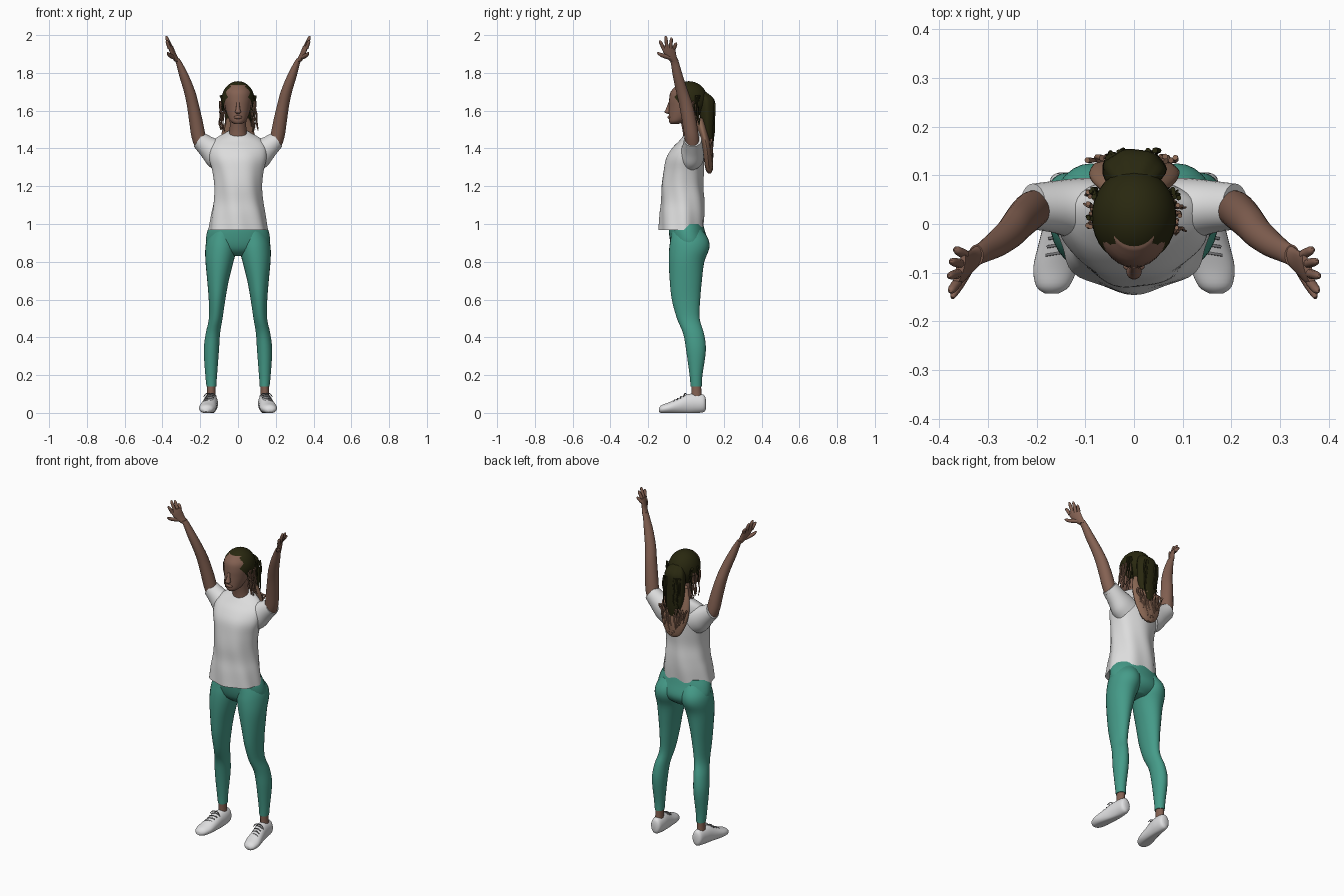
import bpy, bmesh, math, random
from mathutils import Vector

random.seed(4)
if "Cube" in bpy.data.objects:
    bpy.data.objects.remove(bpy.data.objects["Cube"])


def material(name, r, g, b):
    m = bpy.data.materials.new(name)
    m.use_nodes = True
    m.diffuse_color = (r, g, b, 1)
    shader = m.node_tree.nodes["Principled BSDF"]
    shader.inputs["Base Color"].default_value = (r, g, b, 1)
    shader.inputs["Roughness"].default_value = 0.8
    return m


SKIN = material("brown skin", 0.23, 0.12, 0.085)
HAIR = material("dark olive hair", 0.022, 0.021, 0.005)
TIPS = material("light brown hair", 0.26, 0.14, 0.09)
SHIRT = material("white cotton", 0.72, 0.72, 0.72)
PANTS = material("teal leggings", 0.06, 0.33, 0.25)
SHOE = material("white shoe", 0.74, 0.74, 0.75)
LACE = material("grey lace", 0.2, 0.2, 0.21)


def finish(name, bm, mat):
    bmesh.ops.recalc_face_normals(bm, faces=bm.faces)
    for f in bm.faces:
        f.smooth = True
    me = bpy.data.meshes.new(name)
    bm.to_mesh(me)
    bm.free()
    me.materials.append(mat)
    ob = bpy.data.objects.new(name, me)
    bpy.context.scene.collection.objects.link(ob)
    bpy.ops.object.select_all(action="DESELECT")
    ob.select_set(True)
    bpy.context.view_layer.objects.active = ob
    bpy.ops.object.shade_smooth_by_angle(angle=math.radians(50))
    return ob


def spline(a, b, c, d, t):
    return 0.5 * (2 * b + (c - a) * t + (2 * a - 5 * b + 4 * c - d) * t * t
                  + (3 * b - a - 3 * c + d) * t ** 3)


def loft(name, rings, mat, u=(1, 0, 0), v=(0, 1, 0), side=1, wave=0, floor=None, n=28, sub=4):
    """Smooth skin over rings of (x, y, z, radius u, radius v, optional tilt)."""
    rings = [tuple(r) + (0,) * (6 - len(r)) for r in rings]
    ext = [rings[0]] + rings + [rings[-1]]
    rows = [[spline(*p, k / sub) for p in zip(*ext[i:i + 4])]
            for i in range(len(rings) - 1) for k in range(sub)] + [rings[-1]]
    bm = bmesh.new()
    loops = []
    for j, (x, y, z, ru, rv, tilt) in enumerate(rows):
        fold = wave * (1 - j / len(rows)) ** 1.5
        loop = []
        for k in range(n):
            a = 2 * math.pi * k / n
            s = 1 + fold * math.sin(7 * a + j * 0.2)
            p = (Vector((x, y, z)) + Vector(u) * (ru * s * math.cos(a))
                 + (Vector(v) + Vector((0, 0, tilt))) * (rv * s * math.sin(a)))
            if floor is not None:
                p.z = max(p.z, floor)
            p.x *= side
            loop.append(bm.verts.new(p))
        loops.append(loop)
    for a, b in zip(loops, loops[1:]):
        for k in range(n):
            bm.faces.new((a[k], a[k - 1], b[k - 1], b[k]))
    bm.faces.new(loops[0])
    bm.faces.new(loops[-1])
    return finish(name, bm, mat)


def tubes(name, paths, mat, side=1):
    """Tapered tubes; each path is a list of (x, y, z, radius)."""
    cu = bpy.data.curves.new(name, "CURVE")
    cu.dimensions = "3D"
    cu.bevel_depth, cu.bevel_resolution, cu.resolution_u = 1, 2, 4
    cu.use_fill_caps = True
    for path in paths:
        s = cu.splines.new("NURBS")
        s.points.add(len(path) - 1)
        for pt, (x, y, z, r) in zip(s.points, path):
            pt.co = (x * side, y, z, 1)
            pt.radius = r
        s.order_u = 3
        s.use_endpoint_u = True
    cu.materials.append(mat)
    bpy.context.scene.collection.objects.link(bpy.data.objects.new(name, cu))


def ball(name, centre, size, mat, cut=None):
    bm = bmesh.new()
    bmesh.ops.create_uvsphere(bm, u_segments=32, v_segments=20, radius=1)
    for vert in bm.verts:
        vert.co = Vector(centre) + Vector(a * b for a, b in zip(vert.co, size))
    if cut:
        bmesh.ops.bisect_plane(bm, geom=bm.verts[:] + bm.edges[:] + bm.faces[:],
                               plane_co=cut[0], plane_no=cut[1], clear_inner=True)
    return finish(name, bm, mat)


# Torso: shirt body with soft folds at the hem, hips below it
loft("shirt_body", [(0, -.025, .968, .155, .117), (0, -.02, 1.05, .143, .118),
                    (0, -.017, 1.12, .131, .114), (0, -.02, 1.2, .126, .11),
                    (0, -.013, 1.28, .135, .107), (0, -.005, 1.35, .152, .1),
                    (0, .01, 1.41, .15, .083, .1), (0, .025, 1.45, .122, .064, .2),
                    (0, .03, 1.475, .075, .052, .35), (0, .03, 1.483, .058, .044, .4)],
     SHIRT, wave=.035, n=56)
loft("hips", [(0, .02, .83, .05, .05), (0, .02, .86, .135, .085), (0, .018, .9, .168, .1),
              (0, .005, .96, .163, .096), (0, 0, 1.0, .145, .09)], PANTS)

# Neck, head and face
loft("neck", [(0, .032, 1.43, .055, .045), (0, .025, 1.5, .044, .044), (0, .01, 1.59, .045, .05)], SKIN)
loft("head", [(0, -.06, 1.53, .02, .022), (0, -.045, 1.545, .041, .045), (0, -.018, 1.58, .058, .073),
              (0, -.004, 1.62, .069, .086), (0, .001, 1.66, .075, .09), (0, .004, 1.7, .073, .085),
              (0, .01, 1.735, .05, .06)], SKIN)
loft("nose", [(0, -.093, 1.583, .006, .004), (0, -.098, 1.592, .016, .016),
              (0, -.094, 1.61, .011, .012), (0, -.086, 1.645, .007, .006)], SKIN, n=14)
ball("lips", (0, -.087, 1.565), (.022, .011, .009), SKIN)

# Hair: cap cut at the hairline, gathered tail and lighter loose ends
ball("hair_cap", (0, .015, 1.658), (.087, .099, .098), HAIR,
     cut=((0, -.08, 1.695), (0, 1.25, 1)))
loft("ponytail", [(0, .08, 1.7, .03, .025), (0, .105, 1.66, .058, .044), (0, .112, 1.6, .066, .042),
                  (0, .115, 1.52, .064, .036), (0, .12, 1.45, .05, .028), (0, .125, 1.4, .02, .015)],
     HAIR, wave=.05)
loft("loose_hair_ends", [(0, .125, 1.268, .02, .008), (0, .122, 1.29, .05, .018),
                         (0, .117, 1.35, .08, .024), (0, .107, 1.42, .093, .026),
                         (0, .09, 1.49, .085, .028), (0, .07, 1.56, .06, .03)], TIPS, wave=.06)


def lock(x, y, top, length, r, spread):
    sway = [random.uniform(-.012, .012) for _ in range(5)]
    return [(x * (1 + spread * t / 4) + sway[t], y + sway[-1 - t] * .6,
             top - length * t / 4, r * (1 - .15 * t)) for t in range(5)]


tubes("tail_strands", [lock(random.uniform(-.055, .055), random.uniform(.135, .148), 1.64,
                            random.uniform(.16, .23), .006, -.2) for _ in range(16)], HAIR)
tubes("end_strands", [lock(x, .135, 1.45, .17 - abs(x) * 1.0, .006, -.25)
                      for x in [-.085 + .01 * i for i in range(18)]], TIPS)

for side, tag in ((1, "left"), (-1, "right")):
    # Loose locks beside the face
    tubes(tag + "_side_locks", [lock(random.uniform(.066, .088), random.uniform(-.03, .07), 1.65,
                                     random.uniform(.1, .18), .005, .1) for _ in range(12)], TIPS, side)
    tubes(tag + "_dark_locks", [lock(random.uniform(.07, .086), random.uniform(0, .07), 1.68,
                                     random.uniform(.08, .16), .005, .08) for _ in range(7)], HAIR, side)

    # Sleeve and raised arm
    loft(tag + "_sleeve", [(.075, .025, 1.355, .085, .07), (.115, .03, 1.375, .077, .064),
                           (.16, .035, 1.407, .058, .054), (.208, .036, 1.447, .045, .047)],
         SHIRT, u=(-.58, 0, .82), side=side)
    loft(tag + "_arm", [(.19, .036, 1.4, .036, .036), (.208, .03, 1.46, .038, .038),
                        (.222, .018, 1.54, .036, .038), (.239, 0, 1.63, .032, .036),
                        (.256, -.02, 1.7, .03, .032), (.284, -.042, 1.78, .026, .027),
                        (.311, -.058, 1.85, .017, .022), (.325, -.065, 1.875, .015, .022)],
         SKIN, side=side)

    # Open hand with spread fingers, palm thin across x
    loft(tag + "_palm", [(.32, -.062, 1.86, .016, .022), (.338, -.08, 1.89, .013, .031),
                         (.352, -.092, 1.925, .011, .037), (.359, -.095, 1.945, .008, .034)],
         SKIN, u=(.95, .3, 0), v=(-.3, .95, 0), side=side, n=20)
    tips = [(.377, -.138, 1.972), (.38, -.107, 1.996), (.376, -.077, 1.987), (.367, -.052, 1.96)]
    fingers = []
    for i, (x, y, z) in enumerate(tips):
        bx, by, bz = .363 - i * .005, -.12 + i * .019, 1.93
        fingers.append([(bx, by, bz, .01), ((bx + x) / 2, (by + y) / 2, (bz + z) / 2, .0095),
                        (x, y, z - .004, .008), (x, y, z, .003)])
    fingers.append([(.335, -.08, 1.88, .012), (.355, -.115, 1.888, .012),
                    (.37, -.142, 1.9, .009), (.373, -.152, 1.908, .004)])
    tubes(tag + "_fingers", fingers, SKIN, side)

    # Leg in leggings, bare ankle
    loft(tag + "_leg", [(.141, .054, .14, .026, .03), (.142, .053, .2, .031, .034),
                        (.141, .053, .33, .04, .052), (.133, .04, .42, .038, .055),
                        (.118, .012, .5, .036, .06), (.111, 0, .6, .044, .075),
                        (.106, -.001, .7, .057, .085), (.098, .003, .8, .074, .094),
                        (.09, .017, .87, .083, .106), (.085, .018, .92, .078, .1),
                        (.075, .005, .97, .06, .08)], PANTS, side=side)
    loft(tag + "_ankle", [(.143, .056, .05, .026, .032), (.142, .055, .1, .022, .027),
                          (.141, .054, .16, .022, .026)], SKIN, side=side)

    # Shoe with flat sole, laces over the tongue
    loft(tag + "_shoe", [(.141, .106, .045, .012, .022), (.141, .095, .05, .03, .045),
                         (.142, .05, .05, .036, .052), (.147, .005, .046, .038, .052),
                         (.154, -.04, .036, .042, .042), (.162, -.09, .026, .045, .03),
                         (.167, -.128, .02, .034, .022), (.169, -.143, .016, .014, .01)],
         SHOE, v=(0, 0, 1), side=side, floor=0)
    laces = []
    for i in range(4):
        y, z, x = -.005 - i * .017, .098 - i * .009, .148 + i * .003
        laces.append([(x - .024, y, z - .01, .003), (x, y - .004, z + .004, .003),
                      (x + .024, y - .008, z - .01, .003)])
    for s in (-1, 1):
        laces.append([(.148, 0, .1, .003), (.148 + s * .02, -.008, .112, .003),
                      (.148 + s * .034, -.012, .085, .002)])
    tubes(tag + "_laces", laces, LACE, side)
